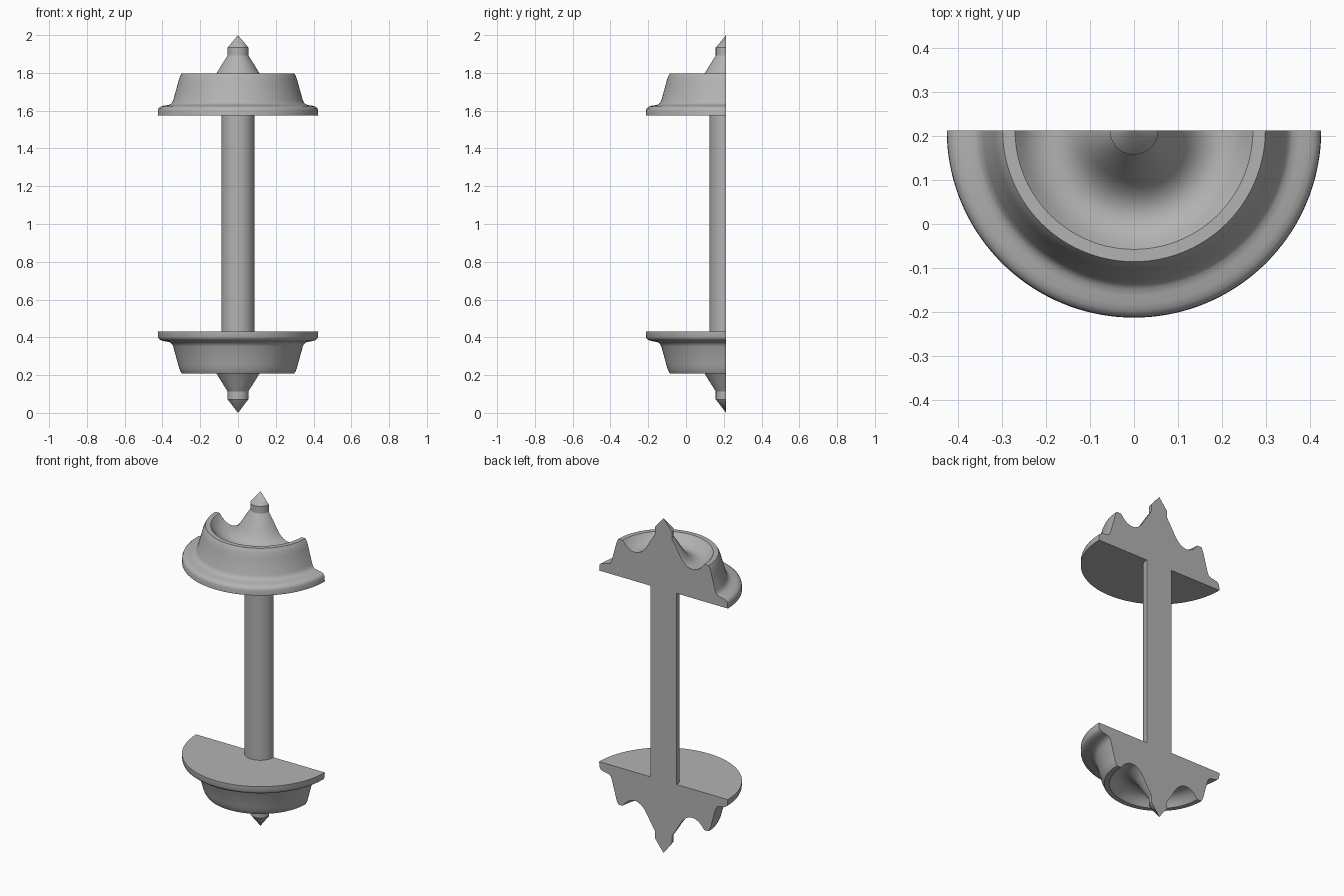
import bpy
import bmesh
import math

if "Cube" in bpy.data.objects:
    bpy.data.objects.remove(bpy.data.objects["Cube"], do_unlink=True)

STEPS = 72          # facets around each half turn
AXIS_Y = 0.2125     # the cut plane runs through the axis
SHAFT_R = 0.0875
BACK_TOP, BACK_LOW = 1.574, 0.432

steel = bpy.data.materials.new("grey steel")
steel.use_nodes = True
GREY = (0.45, 0.45, 0.45, 1)
steel.diffuse_color = GREY
steel.node_tree.nodes["Principled BSDF"].inputs["Base Color"].default_value = GREY


def half_turned(name, profile):
    """Revolve (radius, height) points half a turn and close the flat cut."""
    bm = bmesh.new()
    rings = []
    for i in range(STEPS + 1):
        a = math.pi * i / STEPS
        rings.append([bm.verts.new((r * math.cos(a), AXIS_Y - r * math.sin(a), z))
                      for r, z in profile])
    for a, b in zip(rings, rings[1:]):
        for j in range(len(profile) - 1):
            bm.faces.new((a[j], a[j + 1], b[j + 1], b[j]))
    # flat section face
    bm.faces.new(rings[0] + rings[-1][::-1])
    bmesh.ops.remove_doubles(bm, verts=bm.verts, dist=1e-5)
    bmesh.ops.recalc_face_normals(bm, faces=bm.faces)
    mesh = bpy.data.meshes.new(name)
    bm.to_mesh(mesh)
    bm.free()
    mesh.materials.append(steel)
    obj = bpy.data.objects.new(name, mesh)
    bpy.context.collection.objects.link(obj)
    bpy.ops.object.select_all(action="DESELECT")
    obj.select_set(True)
    bpy.context.view_layer.objects.active = obj
    bpy.ops.object.shade_smooth_by_angle(angle=math.radians(30))
    return obj


# pointed journal and hub cone
journal = [(0, 2), (0.055, 1.934), (0.055, 1.892)]
# dished web between hub and rim
dish = [(0.085, 1.845), (0.112, 1.8), (0.13, 1.775), (0.15, 1.758), (0.17, 1.748),
        (0.19, 1.745), (0.21, 1.748), (0.23, 1.757), (0.247, 1.77), (0.26, 1.785)]
# rim face and tapered tread
tread = [(0.27, 1.797), (0.298, 1.797), (0.305, 1.785), (0.312, 1.768),
         (0.318, 1.745), (0.343, 1.655)]
# fillet and rounded flange
flange = [(0.35, 1.641), (0.36, 1.633), (0.375, 1.629), (0.395, 1.626),
          (0.41, 1.621), (0.42, 1.613), (0.424, 1.603), (0.425, BACK_TOP)]
wheel = journal + dish + tread + flange + [(SHAFT_R, BACK_TOP)]

half_turned("upper_wheel", wheel)

# the lower wheel is the mirrored profile, with its point on the ground
drop = BACK_LOW + BACK_TOP
half_turned("lower_wheel", [(r, drop - z if r else 0) for r, z in wheel])

half_turned("axle", [(SHAFT_R, BACK_LOW), (SHAFT_R, BACK_TOP)])
